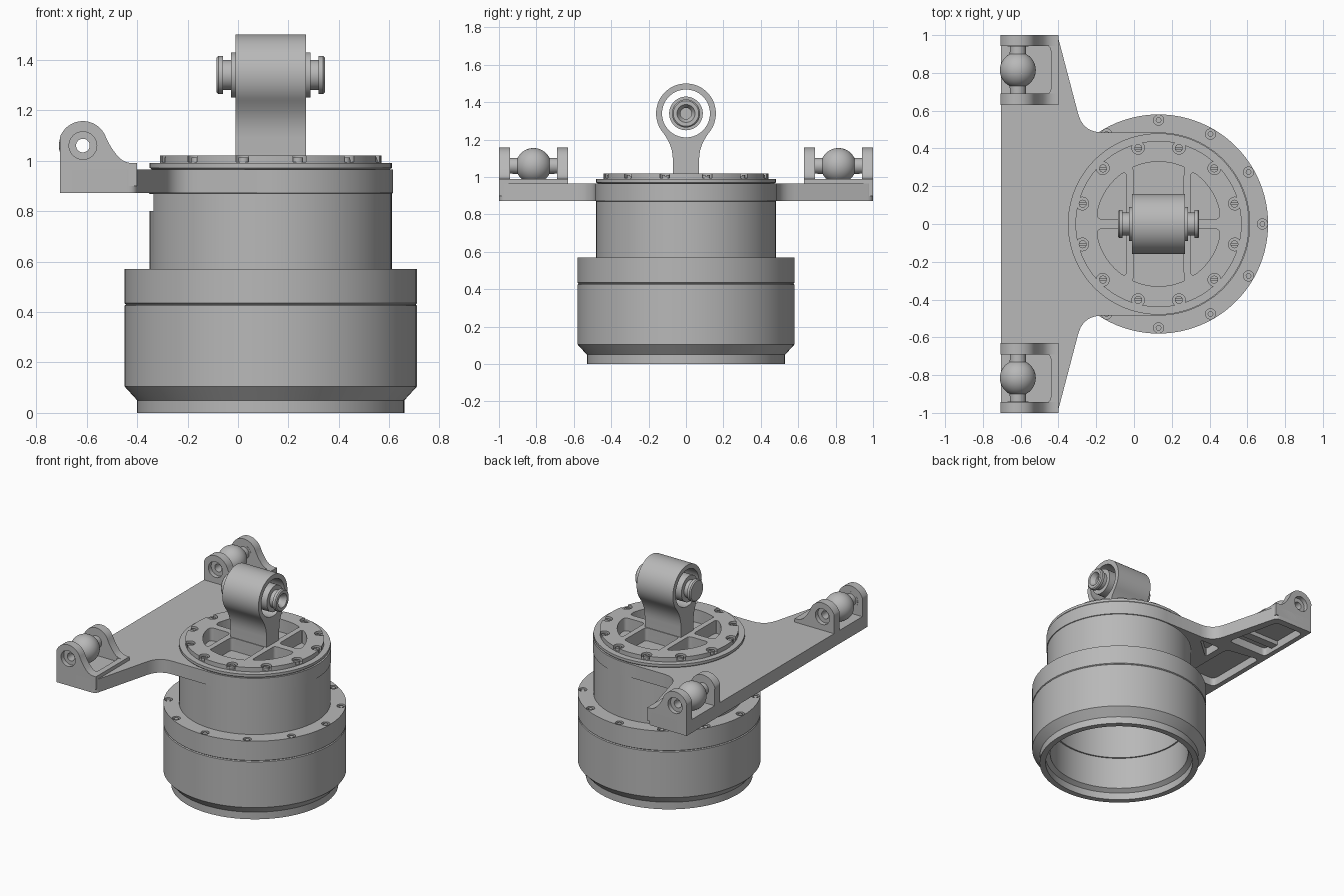
import bpy, bmesh, math
from math import cos, sin, pi, radians
from mathutils import Vector

if "Cube" in bpy.data.objects:
    bpy.data.objects.remove(bpy.data.objects["Cube"])

CX = 0.13          # axis of the housing
BALL_X, BALL_Y, BALL_Z = -0.615, 0.815, 1.06
EYE_Z = 1.34
STEPS = 96

grey = bpy.data.materials.new("machined grey")
grey.use_nodes = True
COLOR = (0.48, 0.48, 0.48, 1)
grey.diffuse_color = COLOR
grey.node_tree.nodes["Principled BSDF"].inputs["Base Color"].default_value = COLOR

# local (u, v, w) to world, with w along the named axis
AXES = {"X": lambda u, v, w: (w, u, v),
        "Y": lambda u, v, w: (u, w, v),
        "Z": lambda u, v, w: (u, v, w)}
parts = []


def finish(name, bm, axis, loc=(0, 0, 0)):
    for v in bm.verts:
        v.co = Vector(AXES[axis](*v.co)) + Vector(loc)
    bmesh.ops.recalc_face_normals(bm, faces=bm.faces[:])
    mesh = bpy.data.meshes.new(name)
    bm.to_mesh(mesh)
    bm.free()
    mesh.materials.append(grey)
    ob = bpy.data.objects.new(name, mesh)
    bpy.context.collection.objects.link(ob)
    parts.append(ob)
    return ob


def lathe(name, profile, axis="Z", loc=(0, 0, 0), steps=STEPS):
    """Spin (radius, height) points; profiles off the axis are closed into a ring."""
    bm = bmesh.new()
    vs = [bm.verts.new((r, 0, h)) for r, h in profile]
    es = [bm.edges.new(p) for p in zip(vs, vs[1:])]
    if profile[0][0] > 0:
        es.append(bm.edges.new((vs[-1], vs[0])))
    bmesh.ops.spin(bm, geom=vs + es, cent=(0, 0, 0), axis=(0, 0, 1),
                   angle=2 * pi, steps=steps)
    bmesh.ops.remove_doubles(bm, verts=bm.verts[:], dist=1e-5)
    return finish(name, bm, axis, loc)


def prism(name, loops, w0, w1, axis="Z", loc=(0, 0, 0)):
    """Extrude one or more separate 2D outlines from w0 to w1."""
    bm = bmesh.new()
    for loop in loops:
        low = [bm.verts.new((u, v, w0)) for u, v in loop]
        high = [bm.verts.new((u, v, w1)) for u, v in loop]
        bm.faces.new(low)
        bm.faces.new(high)
        for i in range(len(loop)):
            j = (i + 1) % len(loop)
            bm.faces.new((low[i], low[j], high[j], high[i]))
    return finish(name, bm, axis, loc)


def arc(cu, cv, r, a0=0, a1=360, n=24):
    count = n if a1 - a0 == 360 else n + 1
    return [(cu + r * cos(radians(a0 + (a1 - a0) * i / n)),
             cv + r * sin(radians(a0 + (a1 - a0) * i / n))) for i in range(count)]


def rounded(points, n=5):
    """Outline in which a point with a third value gets a rounded corner."""
    out = []
    for i, p in enumerate(points):
        c = Vector(p[:2])
        if len(p) == 2:
            out.append(tuple(c))
            continue
        a = c + (Vector(points[i - 1][:2]) - c).normalized() * p[2]
        b = c + (Vector(points[(i + 1) % len(points)][:2]) - c).normalized() * p[2]
        for k in range(n + 1):
            t = k / n
            out.append(tuple(a * (1 - t) ** 2 + c * 2 * t * (1 - t) + b * t * t))
    return out


def flip(loop, su, sv):
    return [(u * su, v * sv) for u, v in loop]


def ring_points(radius, start):
    return [(radius * cos(radians(start + 30 * k)), radius * sin(radians(start + 30 * k)))
            for k in range(12)]


def cut(ob, *cutters):
    for c in cutters:
        mod = ob.modifiers.new("cut", "BOOLEAN")
        mod.operation, mod.solver, mod.object = "DIFFERENCE", "EXACT", c
    bpy.context.view_layer.update()
    graph = bpy.context.evaluated_depsgraph_get()
    mesh = bpy.data.meshes.new_from_object(ob.evaluated_get(graph))
    ob.modifiers.clear()
    ob.data = mesh
    for c in cutters:
        parts.remove(c)
        bpy.data.objects.remove(c)


AXIS = (CX, 0, 0)

# lower housing, with counterbored screws round its shoulder
lower = lathe("lower_housing", [
    (.53, 0), (.53, .05), (.58, .105), (.58, .425), (.574, .43), (.58, .435),
    (.58, .57), (.45, .57), (.45, .3), (.46, .3), (.46, .07), (.49, .05), (.49, 0)], loc=AXIS)
holes = [arc(x, y, .027, n=20) for x, y in ring_points(.55, 0)]
cut(lower, prism("cutter", holes, .55, .6, loc=AXIS))
prism("shoulder_screws", [arc(x, y, .015, n=16) for x, y in ring_points(.55, 0)],
      .54, .566, loc=AXIS)

# upper housing, with a relief under the bracket
upper = lathe("upper_housing", [
    (.48, .55), (.48, .87), (.485, .872), (.485, .965), (.42, .965), (.42, .55)], loc=AXIS)
relief = [(-.4, -.32), (-.335, -.32), (-.335, .32), (-.4, .32)]
cut(upper, prism("cutter", [relief], .8, .868))

# top cap with scalloped rim and six pockets
cap = lathe("top_cap", [
    (0, .88), (.43, .88), (.43, .965), (.472, .965), (.48, .972), (.48, .99),
    (.44, .99), (.44, 1.02), (0, 1.02)], loc=AXIS)
edge = arc(0, 0, .33, 66, 114, 8)
middle = rounded([(-.13, .075, .02)] + [(.13, .075, .02)] + edge)
side = rounded([(.17, .025, .025), (.325, .025, .03)]
               + arc(0, 0, .33, 12, 52, 7) + [(.17, .28, .03)])
pockets = [flip(middle, 1, s) for s in (1, -1)]
pockets += [flip(side, s, t) for s in (1, -1) for t in (1, -1)]
notches = [arc(x, y, .034, n=20) for x, y in ring_points(.418, 15)]
cut(cap, prism("cutter", pockets, .93, 1.1, loc=AXIS),
    prism("cutter", notches, .995, 1.1, loc=AXIS))
screws = prism("cap_screws", [arc(x, y, .021, n=16) for x, y in ring_points(.416, 15)],
               .98, 1.012, loc=AXIS)
slots = [[(x + a, y + b) for a, b in ((-.03, -.004), (.03, -.004), (.03, .004), (-.03, .004))]
         for x, y in ring_points(.416, 15)]
cut(screws, prism("cutter", slots, 1.004, 1.05, loc=AXIS))

# lug with its eye
lug_outline = rounded([(-.07, .9), (.07, .9), (.07, 1.16, .07)]
                      + arc(0, EYE_Z, .16, -40, 220, 48) + [(-.07, 1.16, .07)])
lug = prism("lug", [lug_outline], -.14, .14, "X", AXIS)
cut(lug, prism("cutter", [arc(0, EYE_Z, .128, n=64)], -.3, .3, "X", AXIS))

# pin in the eye, bored at its left end
lathe("lug_pin", [
    (0, -.215), (.068, -.215), (.075, -.208), (.075, -.19), (.06, -.19), (.06, -.157),
    (.09, -.157), (.09, .157), (.06, .157), (.06, .19), (.075, .19), (.075, .208),
    (.068, .215), (.048, .215), (.03, .185), (.03, .1), (0, .1)],
    "X", (CX, 0, EYE_Z), 48)

# bracket plate, hollowed underneath between ribs
half = rounded([(-.705, 0), (.13, 0), (.13, .485), (-.27, .485, .1),
                (-.405, 1, .03), (-.705, 1)])[1:]
half = [p for p in half if p[1] > 0]
bracket = prism("bracket", [half + flip(half, 1, -1)[::-1]], .872, .965)
hollows = [
    rounded([(-.67, .56, .03), (-.36, .56, .03), (-.445, .95, .03), (-.67, .95, .03)]),
    rounded([(-.67, .03, .04), (-.42, .03, .04), (-.42, .46, .04), (-.67, .5, .04)]),
    rounded([(-.37, .3, .03), (-.2, .45, .03), (-.37, .45, .03)])]
hollows += [flip(h, 1, -1) for h in hollows]
cut(bracket, prism("cutter", [arc(0, 0, .45, n=STEPS)], .8, 1.1, loc=AXIS),
    prism("cutter", hollows, .8, .93))

# ears, back walls and ball joints at both ends of the bracket
ear_outline = rounded(
    [(-.705, .9), (-.4, .9), (-.4, .99), (-.455, .99, .04), (-.51, 1.06, .04)]
    + arc(BALL_X, BALL_Z, .097, 25, 160, 24) + [(-.705, 1.06)])
ball = [(.095 * cos(t), .095 * sin(t)) for t in [-1.1 + 2.2 * i / 24 for i in range(25)]]
joint = ([(.027, -.155), (.056, -.155), (.056, -.126), (.042, -.126)] + ball
         + [(.042, .126), (.056, .126), (.056, .155), (.027, .155)])
for word, s in (("left", 1), ("right", -1)):
    end = "back" if s > 0 else "front"
    for place, y0, y1 in (("inner", .63, .69), ("outer", .942, 1)):
        ear = prism(f"{end}_{place}_ear", [ear_outline], s * y0, s * y1, "Y")
        cut(ear, prism("cutter", [arc(BALL_X, BALL_Z, .055, n=32)],
                       s * (y0 - .05), s * (y1 + .05), "Y"))
    wall = rounded([(-.4, s * .68), (-.4, s * .95), (-.48, s * .95), (-.44, s * .942, .03),
                    (-.44, s * .69, .03), (-.48, s * .68)])
    prism(f"{end}_ear_wall", [wall], .95, .99)
    lathe(f"{end}_ball_joint", joint, "Y", (BALL_X, s * BALL_Y, BALL_Z), 40)

# smooth shading with sharp edges kept
bpy.ops.object.select_all(action="DESELECT")
for ob in parts:
    ob.select_set(True)
bpy.context.view_layer.objects.active = parts[0]
bpy.ops.object.shade_smooth_by_angle(angle=radians(30))
